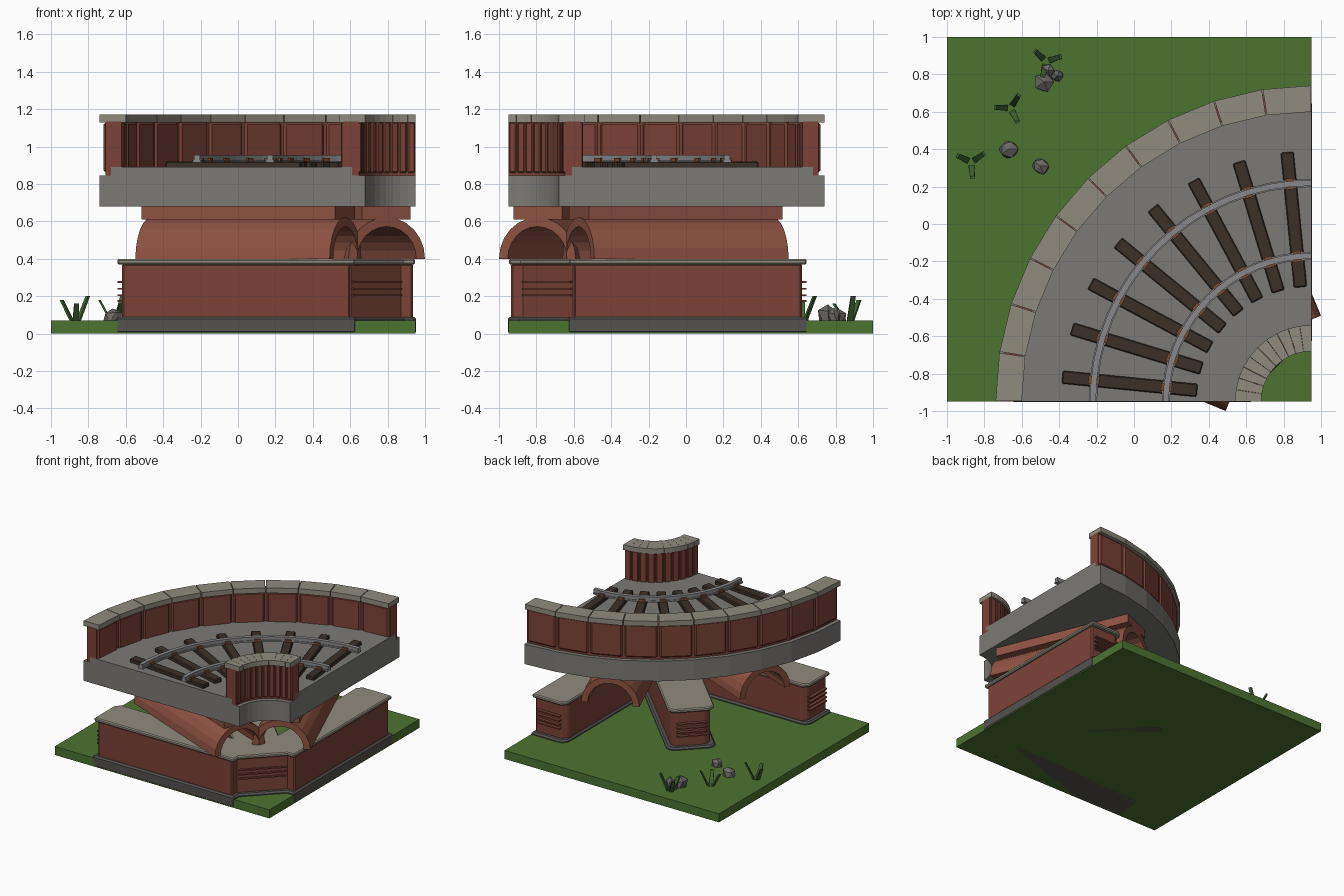
import bpy, bmesh, random
from math import sin, cos, pi, radians
from mathutils import Vector

if "Cube" in bpy.data.objects:
    bpy.data.objects.remove(bpy.data.objects["Cube"])
random.seed(4)

def mat(name, rgb):
    m = bpy.data.materials.new(name)
    m.diffuse_color = (*rgb, 1)
    m.use_nodes = True
    m.node_tree.nodes["Principled BSDF"].inputs["Base Color"].default_value = m.diffuse_color
    return m

BRICK = mat("brick", (0.20, 0.055, 0.04))
ARCH = mat("arch_brick", (0.27, 0.085, 0.055))
STONE = mat("stone", (0.28, 0.26, 0.21))
DECK = mat("deck_grey", (0.20, 0.195, 0.18))
PLINTH = mat("plinth_grey", (0.09, 0.085, 0.08))
WOOD = mat("wood", (0.045, 0.03, 0.022))
STEEL = mat("steel", (0.25, 0.25, 0.26))
RUST = mat("rust", (0.2, 0.07, 0.03))
GRASS = mat("grass", (0.075, 0.17, 0.03))
BLADE = mat("blade", (0.05, 0.12, 0.03))
ROCK = mat("rock", (0.15, 0.14, 0.13))
CX, CY = 0.95, -0.95          # centre of the curve

def local(u, v, z, deg):
    """u = distance from curve centre, v = sideways, deg from -x towards +y"""
    a = radians(deg)
    return Vector((CX - u * cos(a) + v * sin(a), CY + u * sin(a) + v * cos(a), z))

def finish(name, bm, m, bevel=0):
    bmesh.ops.recalc_face_normals(bm, faces=bm.faces)
    me = bpy.data.meshes.new(name)
    bm.to_mesh(me)
    bm.free()
    me.materials.append(m)
    ob = bpy.data.objects.new(name, me)
    bpy.context.collection.objects.link(ob)
    if bevel:
        b = ob.modifiers.new("bevel", 'BEVEL')
        b.width, b.segments = bevel, 1
    return ob

def add_solid(bm, pts, vec):
    f = bm.faces.new([bm.verts.new(p) for p in pts])
    r = bmesh.ops.extrude_face_region(bm, geom=[f], use_keep_orig=True)
    bmesh.ops.translate(bm, vec=vec, verts=[g for g in r['geom'] if isinstance(g, bmesh.types.BMVert)])

def solid(name, pts, vec, m, bevel=0):
    bm = bmesh.new()
    add_solid(bm, pts, vec)
    return finish(name, bm, m, bevel)

def block(name, u, v, z, deg, m, bevel=0):
    pts = [local(a, b, z[0], deg) for a, b in ((u[0], v[0]), (u[1], v[0]), (u[1], v[1]), (u[0], v[1]))]
    return solid(name, pts, Vector((0, 0, z[1] - z[0])), m, bevel)

def sector(name, r0, r1, z0, z1, m, a0=0, a1=90, n=10, bevel=0):
    angs = [a0 + (a1 - a0) * i / n for i in range(n + 1)]
    pts = [local(r1, 0, z0, a) for a in angs] + [local(r0, 0, z0, a) for a in reversed(angs)]
    return solid(name, pts, Vector((0, 0, z1 - z0)), m, bevel)

# ground tile
block("ground", (0, 1.95), (0, 1.95), (0, 0.07), 0, GRASS)

# piers: two along the edges and one on the diagonal, each plinth + body + cap
def pier(name, deg, outline):
    for part, o, z0, z1, m, bv in (("plinth", 0.035, 0, 0.09, PLINTH, 0.012),
                                   ("body", 0, 0.08, 0.375, BRICK, 0.01),
                                   ("cap", 0.025, 0.37, 0.40, STONE, 0.008)):
        pts = [local(u, v, z0, deg) for u, v in outline(o)]
        solid(name + "_" + part, pts, Vector((0, 0, z1 - z0)), m, bv)

def edge_outline(s):
    def f(o):
        k = o * 0.5
        return [(u, s * v) for u, v in ((0.35 - o, 0.015 - k), (1.57 + o, 0.015 - k), (1.57 + o, 0.25 + k),
                                        (1.53 + o, 0.29 + k), (0.35 - o, 0.29 + k))]
    return f

def diag_outline(o):
    return [(0.30 - o, -0.20), (0.50, -0.15 - o), (1.53 + o, -0.15 - o), (1.57 + o, -0.11 - o),
            (1.57 + o, 0.11 + o), (1.53 + o, 0.15 + o), (0.50, 0.15 + o), (0.30 - o, 0.20)]

pier("left_pier", 0, edge_outline(1))
pier("back_pier", 90, edge_outline(-1))
pier("diagonal_pier", 45, diag_outline)

# thin raised courses on the pier ends
for deg, v in ((0, (0.04, 0.25)), (45, (-0.11, 0.11)), (90, (-0.25, -0.04))):
    for z in (0.175, 0.205, 0.24, 0.275):
        block("end_course", (1.56, 1.595), v, (z - 0.005, z + 0.005), deg, BRICK)
for z in (0.205, 0.24, 0.275):
    block("inner_course", (0.285, 0.31), (-0.18, 0.18), (z - 0.005, z + 0.005), 45, BRICK)

# vaults between the piers with a bearing beam on top
for deg in (22.5, 67.5):
    arc = [pi * i / 12 for i in range(13)]
    prof = [(0.222 * cos(t), 0.40 + 0.222 * sin(t)) for t in arc]
    prof += [(0.172 * cos(t), 0.40 + 0.172 * sin(t)) for t in reversed(arc)]
    pts = [local(0.406, v, z, deg) for v, z in prof]
    solid("vault", pts, local(1.53, 0, 0, deg) - local(0.406, 0, 0, deg), ARCH)
    block("bearing_beam", (0.41, 1.53), (-0.14, 0.14), (0.61, 0.69), deg, ARCH)

# curved deck and track bed
sector("deck", 0.27, 1.69, 0.68, 0.845, DECK)
sector("track_bed", 0.34, 1.63, 0.84, 0.89, DECK)

# parapet walls: brick panels over a recessed core, stone coping
for name, r0, r1, c0, c1 in (("outer", 1.56, 1.67, 1.55, 1.69), ("inner", 0.29, 0.40, 0.27, 0.41)):
    sector(name + "_wall_core", r0 + 0.012, r1 - 0.012, 0.845, 1.135, BRICK)
    gap = 0.3 if r0 > 1 else 0.6
    for i in range(10):
        sector(name + "_wall_panel", r0, r1, 0.86, 1.13, BRICK, i * 9 + gap, i * 9 + 9 - gap, 1,
               0.012 if r0 > 1 else 0.006)
        sector(name + "_coping", c0, c1, 1.13, 1.172, STONE, i * 9 + 0.1, i * 9 + 8.9, 1)

# sleepers, rail clips and rails
for i in range(8):
    deg = (i + 0.5) * 11.25
    block("sleeper", (0.615, 1.34), (-0.035, 0.035), (0.885, 0.92), deg, WOOD, 0.006)
    for r in (0.78, 1.17):
        block("rail_clip", (r - 0.03, r + 0.03), (-0.022, 0.022), (0.918, 0.938), deg, RUST)
for r in (0.78, 1.17):
    sector("rail_foot", r - 0.022, r + 0.022, 0.915, 0.928, STEEL, n=16)
    sector("rail_head", r - 0.016, r + 0.016, 0.925, 0.955, STEEL, n=16)

# rocks
for x, y, s, h in ((-0.48, 0.76, 0.06, 0.08), (-0.41, 0.79, 0.035, 0.05), (-0.46, 0.82, 0.04, 0.05),
                   (-0.67, 0.40, 0.055, 0.06), (-0.50, 0.31, 0.05, 0.045)):
    bm = bmesh.new()
    bmesh.ops.create_icosphere(bm, subdivisions=1, radius=1)
    for v in bm.verts:
        v.co *= random.uniform(0.8, 1.15)
        v.co = Vector((x + v.co.x * s, y + v.co.y * s * 0.95, 0.085 + v.co.z * h))
    finish("rock", bm, ROCK)

# grass tufts: three leaning blades each
for x, y, turn in ((-0.47, 0.87, 0.3), (-0.66, 0.62, 1.0), (-0.87, 0.33, 0.6)):
    bm = bmesh.new()
    for k in range(3):
        a = turn + k * 2 * pi / 3
        d, p = Vector((cos(a), sin(a), 0)), Vector((-sin(a), cos(a), 0)) * 0.016
        b = Vector((x, y, 0.06)) + d * 0.01
        t = Vector((x, y, 0.20 - 0.02 * k)) + d * 0.075
        add_solid(bm, [b - p, b + p, t + p * 0.8, t - p * 0.8], d * 0.012)
    finish("grass_tuft", bm, BLADE)
